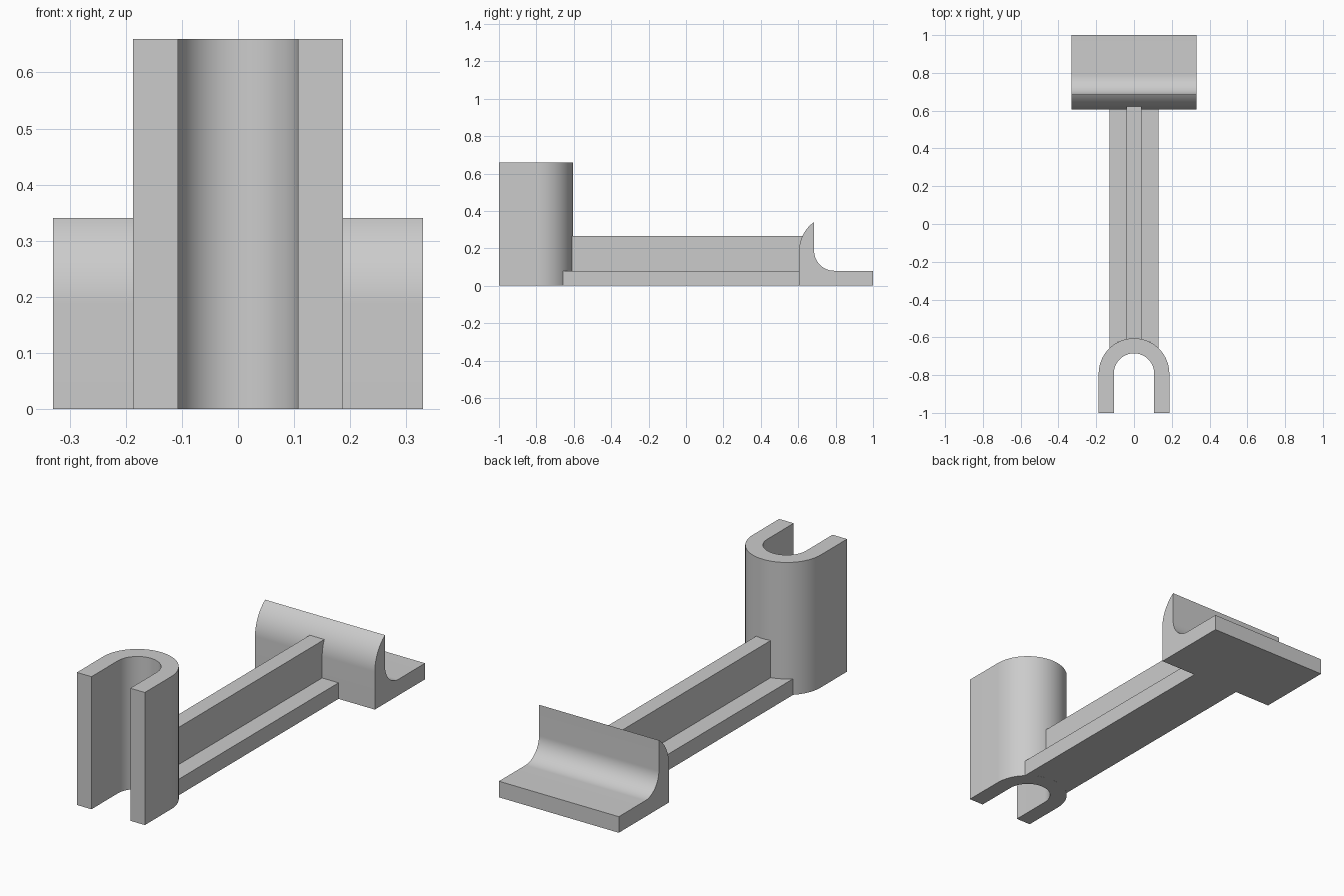
import bpy
import bmesh
from math import acos, cos, pi, sin, radians

cube = bpy.data.objects.get("Cube")
if cube:
    bpy.data.objects.remove(cube, do_unlink=True)

grey = bpy.data.materials.new("plain grey")
grey.use_nodes = True
COLOUR = (0.6, 0.6, 0.6, 1)
grey.diffuse_color = COLOUR
grey.node_tree.nodes["Principled BSDF"].inputs["Base Color"].default_value = COLOUR

OUTER, INNER = 0.187, 0.107     # shared radii of clip and cradle
WALL = OUTER - INNER
CENTRE = 1 - 0.208              # distance of both arc centres from the middle
STEPS = 32


def arc(cx, cy, r, start, end, steps=STEPS):
    return [(cx + r * cos(start + (end - start) * i / steps),
             cy + r * sin(start + (end - start) * i / steps))
            for i in range(steps + 1)]


def extrude(name, outline, place, low, high):
    """Extrude a closed 2D outline; place maps (u, v, depth) to xyz."""
    bm = bmesh.new()
    face = bm.faces.new([bm.verts.new(place(u, v, low)) for u, v in outline])
    offset = [b - a for a, b in zip(place(0, 0, low), place(0, 0, high))]
    top = bmesh.ops.extrude_face_region(bm, geom=[face], use_keep_orig=True)
    bmesh.ops.translate(bm, vec=offset,
                        verts=[g for g in top["geom"] if isinstance(g, bmesh.types.BMVert)])
    bmesh.ops.recalc_face_normals(bm, faces=bm.faces)
    mesh = bpy.data.meshes.new(name)
    bm.to_mesh(mesh)
    bm.free()
    mesh.materials.append(grey)
    obj = bpy.data.objects.new(name, mesh)
    bpy.context.collection.objects.link(obj)
    bpy.ops.object.select_all(action="DESELECT")
    obj.select_set(True)
    bpy.context.view_layer.objects.active = obj
    bpy.ops.object.shade_smooth_by_angle(angle=radians(20))
    return obj


def upright(u, v, d):
    return (u, v, d)


def sideways(u, v, d):
    return (d, u, v)


# Upright U-shaped clip, open to the front
clip = ([(OUTER, -1)] + arc(0, -CENTRE, OUTER, 0, pi) + [(-OUTER, -1), (-INNER, -1)]
        + arc(0, -CENTRE, INNER, pi, 0) + [(INNER, -1)])
extrude("upright_clip", clip, upright, 0, 0.66)

# Cradle at the back: flat foot with a curved lip
lip_angle = pi - acos(INNER / OUTER)
cradle = ([(1 - 0.395, 0), (1, 0), (1, WALL)]
          + arc(CENTRE, OUTER, INNER, 1.5 * pi, pi)
          + arc(CENTRE, OUTER, OUTER, lip_angle, pi))
extrude("rear_cradle", cradle, sideways, -0.33, 0.33)

# Base plate of the beam, its front end following the clip
half = 0.13
meet = acos(half / OUTER)
plate = ([(half, 0.605), (-half, 0.605)]
         + arc(0, -CENTRE, OUTER, pi - meet, meet))
extrude("beam_plate", plate, upright, 0, WALL)

# Rib standing on the plate, its ends buried in clip and cradle
rib = [(-0.65, 0.04), (0.64, 0.04), (0.64, 0.265), (-0.65, 0.265)]
extrude("beam_rib", rib, sideways, -0.04, 0.04)
